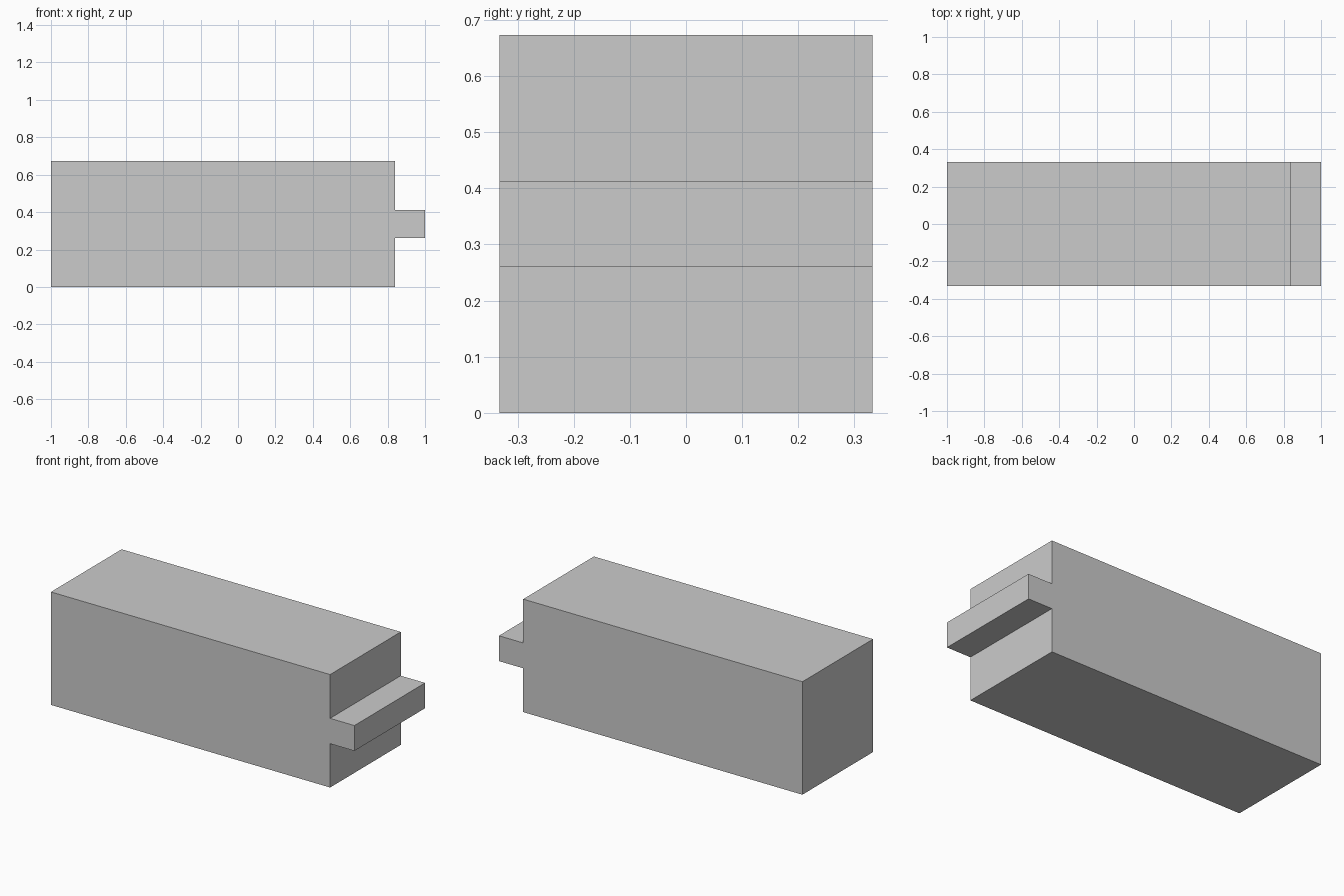
import bpy, bmesh

if "Cube" in bpy.data.objects:
    bpy.data.objects.remove(bpy.data.objects["Cube"])

HALF_DEPTH = 0.3325
HEIGHT = 0.673
SHOULDER_X = 0.84
TONGUE_LOW, TONGUE_HIGH = 0.261, 0.412

# Side profile (x, z) of the block with its tongue
profile = [
    (-1, 0), (SHOULDER_X, 0),
    (SHOULDER_X, TONGUE_LOW), (1, TONGUE_LOW),
    (1, TONGUE_HIGH), (SHOULDER_X, TONGUE_HIGH),
    (SHOULDER_X, HEIGHT), (-1, HEIGHT),
]

# Extrude the profile from front to back
bm = bmesh.new()
face = bm.faces.new([bm.verts.new((x, -HALF_DEPTH, z)) for x, z in profile])
result = bmesh.ops.extrude_face_region(bm, geom=[face], use_keep_orig=True)
verts = [g for g in result["geom"] if isinstance(g, bmesh.types.BMVert)]
bmesh.ops.translate(bm, verts=verts, vec=(0, 2 * HALF_DEPTH, 0))
bmesh.ops.recalc_face_normals(bm, faces=bm.faces)

mesh = bpy.data.meshes.new("tenon_block")
bm.to_mesh(mesh)
bm.free()
block = bpy.data.objects.new("tenon_block", mesh)
bpy.context.collection.objects.link(block)
